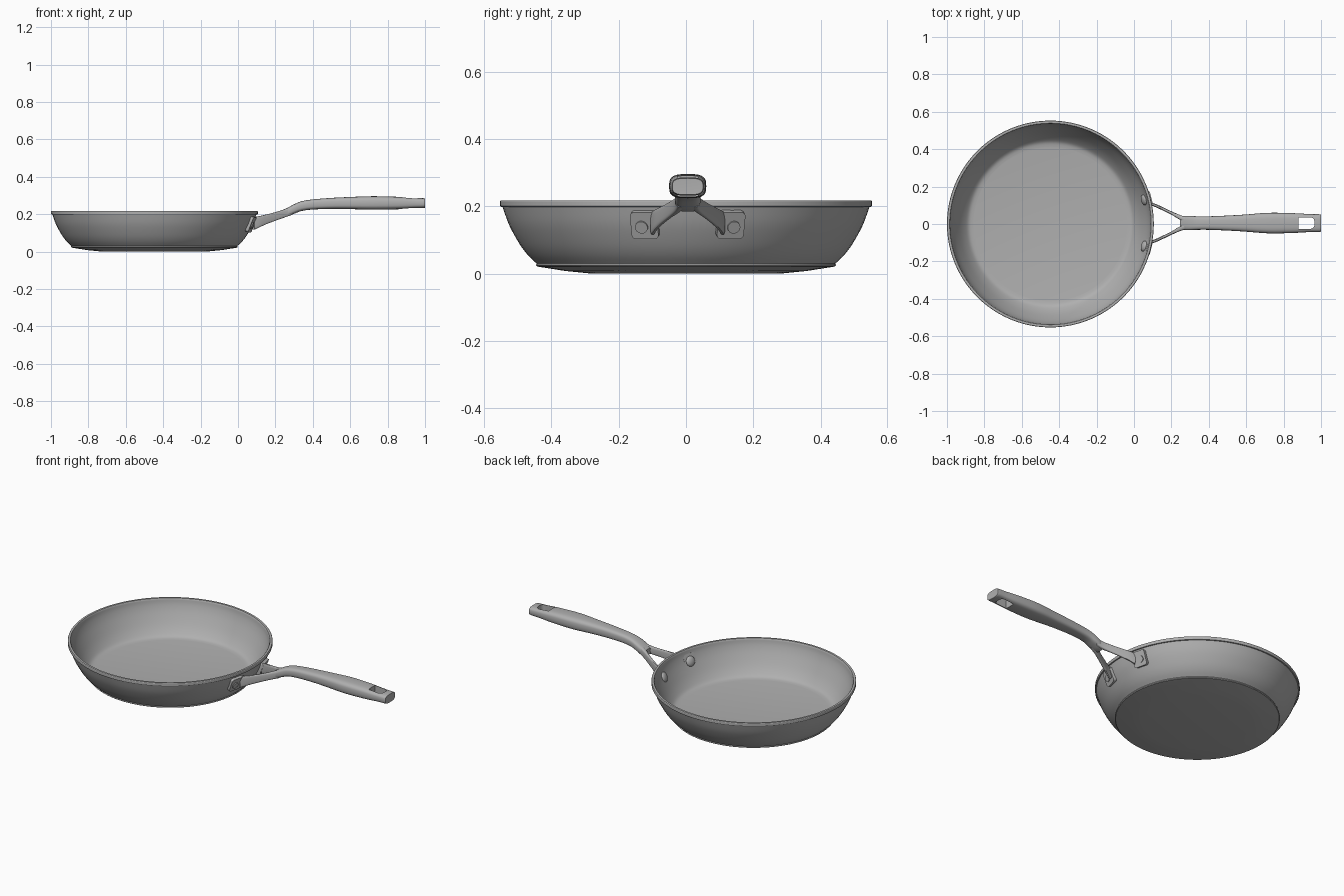
import bpy, bmesh, math
from mathutils import Vector, Matrix

cube = bpy.data.objects.get("Cube")
if cube:
    bpy.data.objects.remove(cube, do_unlink=True)

GREY = (0.43, 0.43, 0.43, 1)
metal = bpy.data.materials.new("grey metal")
metal.diffuse_color = GREY
metal.use_nodes = True
metal.node_tree.nodes["Principled BSDF"].inputs["Base Color"].default_value = GREY

PAN_X = -0.447      # centre of the pan
SIDE_Y = 0.005      # centre line of the handle


def finish(name, bm, angle=35):
    """Turn a bmesh into a named, smooth-shaded object."""
    bmesh.ops.recalc_face_normals(bm, faces=bm.faces)
    mesh = bpy.data.meshes.new(name)
    bm.to_mesh(mesh)
    bm.free()
    mesh.materials.append(metal)
    obj = bpy.data.objects.new(name, mesh)
    bpy.context.collection.objects.link(obj)
    bpy.ops.object.select_all(action='DESELECT')
    obj.select_set(True)
    bpy.context.view_layer.objects.active = obj
    bpy.ops.object.shade_smooth_by_angle(angle=math.radians(angle))
    return obj


def smooth_path(points, steps=4):
    """Catmull-Rom interpolation through tuples of numbers."""
    p = [Vector(q) for q in points]
    out = []
    for i in range(len(p) - 1):
        a, b, c, d = p[max(i - 1, 0)], p[i], p[i + 1], p[min(i + 2, len(p) - 1)]
        for k in range(steps):
            t = k / steps
            out.append(0.5 * (2 * b + (c - a) * t + (2 * a - 5 * b + 4 * c - d) * t * t
                              + (3 * b - a - 3 * c + d) * t ** 3))
    return out + [p[-1]]


def revolve(name, profile, segments=96):
    """Spin a closed (radius, z) profile round the pan axis."""
    bm = bmesh.new()
    verts = [bm.verts.new((r, 0, z)) for r, z in profile]
    edges = [bm.edges.new(pair) for pair in zip(verts, verts[1:])]
    bmesh.ops.spin(bm, geom=verts + edges, axis=(0, 0, 1), cent=(0, 0, 0),
                   angle=2 * math.pi, steps=segments, use_duplicate=False)
    bmesh.ops.remove_doubles(bm, verts=bm.verts, dist=1e-5)
    bmesh.ops.translate(bm, vec=(PAN_X, 0, 0), verts=bm.verts)
    return finish(name, bm, 25)


def loft(name, sections, sides=28, power=3.2):
    """Bridge rounded-rectangle rings: (centre, sideways axis, half width, half height)."""
    bm = bmesh.new()
    rings = []
    for centre, side, hw, hh in sections:
        ring = []
        for k in range(sides):
            a = 2 * math.pi * k / sides
            c, s = math.cos(a), math.sin(a)
            u = math.copysign(abs(c) ** (2 / power), c) * hw
            v = math.copysign(abs(s) ** (2 / power), s) * hh
            ring.append(bm.verts.new(centre + side * u + Vector((0, 0, v))))
        rings.append(ring)
    for r0, r1 in zip(rings, rings[1:]):
        for k in range(sides):
            n = (k + 1) % sides
            bm.faces.new((r0[k], r0[n], r1[n], r1[k]))
    bm.faces.new(rings[0])
    bm.faces.new(rings[-1])
    return finish(name, bm, 40)


# Pan: base, curved outer wall, rolled rim, inner wall and floor
outer_wall = smooth_path([(0.444, 0.030), (0.470, 0.055), (0.496, 0.090),
                          (0.526, 0.145), (0.545, 0.198)])
inner_wall = smooth_path([(0.536, 0.213), (0.530, 0.185), (0.514, 0.145), (0.484, 0.090),
                          (0.458, 0.054), (0.436, 0.034), (0.41, 0.028)])
base = [(0, 0), (0.29, 0.001), (0.36, 0.008), (0.442, 0.021), (0.446, 0.025)]
rim = [(0.551, 0.199), (0.553, 0.202), (0.553, 0.215), (0.551, 0.218), (0.539, 0.218)]
floor = [(0, 0.028)]
revolve("pan_body", base + [tuple(v) for v in outer_wall] + rim
        + [tuple(v) for v in inner_wall] + floor)

# Handle grip: x, half width, bottom, top
grip = smooth_path([
    (0.245, 0.030, 0.184, 0.222), (0.27, 0.037, 0.190, 0.237),
    (0.30, 0.038, 0.202, 0.253), (0.34, 0.036, 0.217, 0.269),
    (0.40, 0.036, 0.225, 0.279), (0.50, 0.040, 0.228, 0.287),
    (0.60, 0.046, 0.227, 0.292), (0.72, 0.055, 0.224, 0.296),
    (0.85, 0.053, 0.226, 0.293), (0.94, 0.048, 0.231, 0.287),
    (0.994, 0.047, 0.233, 0.285), (1.0, 0.044, 0.236, 0.282)])
handle = loft("handle_grip", [(Vector((x, SIDE_Y, (lo + hi) / 2)), Vector((0, 1, 0)),
                               w, (hi - lo) / 2) for x, w, lo, hi in grip])

# Hanging hole, rounded at its far end
bm = bmesh.new()
bmesh.ops.create_cube(bm, size=1, matrix=Matrix.Translation((0.922, SIDE_Y, 0.26))
                      @ Matrix.Diagonal((0.085, 0.062, 0.3, 1)))
far_edges = [e for e in bm.edges if all(v.co.x > 0.93 for v in e.verts)
             and abs(e.verts[0].co.z - e.verts[1].co.z) > 0.1]
bmesh.ops.bevel(bm, geom=far_edges, offset=0.022, segments=6, profile=0.5, affect='EDGES')
cutter = finish("hole_cutter", bm)
cutter.hide_render = True
cut = handle.modifiers.new("hole", 'BOOLEAN')
cut.operation, cut.object = 'DIFFERENCE', cutter
bpy.ops.object.select_all(action='DESELECT')
handle.select_set(True)
bpy.context.view_layer.objects.active = handle
bpy.ops.object.modifier_apply(modifier=cut.name)
bpy.data.objects.remove(cutter, do_unlink=True)
bpy.ops.object.shade_smooth_by_angle(angle=math.radians(40))

# Fork arms, mounting plates and rivets on both sides
for label, s in (("left", 1), ("right", -1)):
    # arm: x, y, z, half thickness, half height
    arm = smooth_path([(0.285, 0.018, 0.219, 0.016, 0.023), (0.25, 0.029, 0.205, 0.012, 0.022),
                       (0.20, 0.054, 0.188, 0.008, 0.023), (0.15, 0.078, 0.172, 0.008, 0.026),
                       (0.115, 0.094, 0.160, 0.008, 0.030), (0.085, 0.104, 0.150, 0.008, 0.034)])
    side = Vector((0.42, s * 0.9, 0)).normalized()
    loft(label + "_fork_arm", [(Vector((x, SIDE_Y + s * y, z)), side, w, h)
                               for x, y, z, w, h in arm], 20, 3.6)

    # local frame on the wall: tangent, up the wall, outward
    a = s * math.asin(0.127 / 0.53)
    tilt = math.radians(22)
    radial = Vector((math.cos(a), math.sin(a), 0))
    out = radial * math.cos(tilt) - Vector((0, 0, math.sin(tilt)))
    tangent = Vector((-math.sin(a), math.cos(a), 0))
    up = out.cross(tangent)
    origin = Vector((PAN_X, SIDE_Y, 0.147)) + radial * 0.528
    frame = Matrix.Translation(origin) @ Matrix((tangent, up, out)).transposed().to_4x4()

    bm = bmesh.new()
    bmesh.ops.create_cube(bm, size=1, matrix=Matrix.Diagonal((0.082, 0.086, 0.026, 1)))
    corners = [e for e in bm.edges if abs(e.verts[0].co.z - e.verts[1].co.z) > 0.01]
    bmesh.ops.bevel(bm, geom=corners, offset=0.014, segments=5, profile=0.5, affect='EDGES')
    bm.transform(frame)
    finish(label + "_mounting_plate", bm)

    # outer rivet end
    bm = bmesh.new()
    bmesh.ops.create_cone(bm, cap_ends=True, segments=32, radius1=0.02, radius2=0.019, depth=0.03,
                          matrix=frame @ Matrix.Translation((s * 0.008, -0.004, 0.003)))
    finish(label + "_outer_rivet", bm)

    # domed rivet head inside the pan
    bm = bmesh.new()
    bmesh.ops.create_uvsphere(bm, u_segments=32, v_segments=16, radius=1,
                              matrix=frame @ Matrix.Translation((0, 0, -0.013))
                              @ Matrix.Diagonal((0.029, 0.029, 0.014, 1)))
    finish(label + "_inner_rivet", bm)
